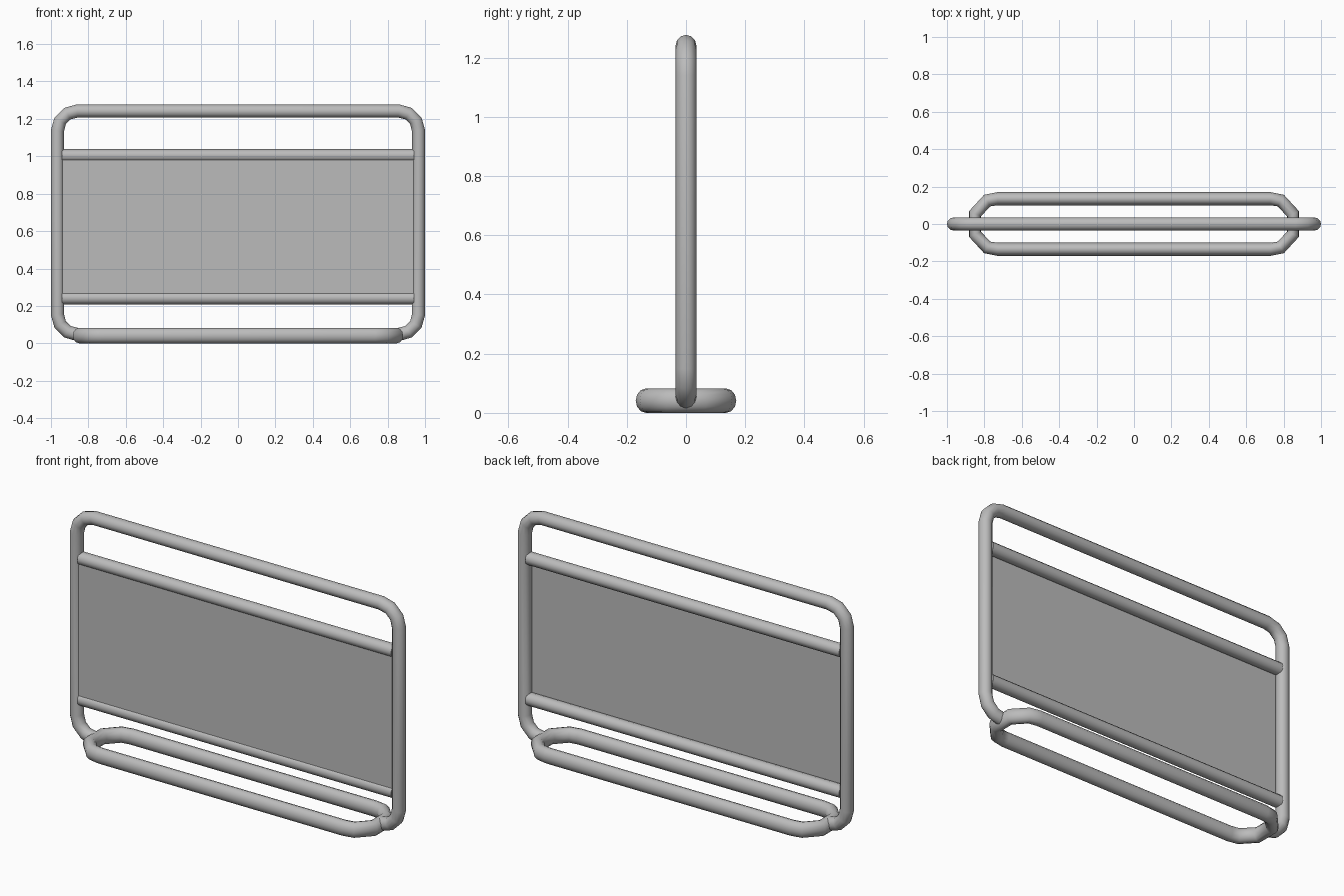
import bpy
from math import sin, cos, pi

old = bpy.data.objects.get("Cube")
if old:
    bpy.data.objects.remove(old, do_unlink=True)

GREY = (0.5, 0.5, 0.5, 1)
metal = bpy.data.materials.new("grey_metal")
metal.use_nodes = True
metal.diffuse_color = GREY
metal.node_tree.nodes["Principled BSDF"].inputs["Base Color"].default_value = GREY

R = 0.035  # tube radius


def tube(name, points, closed=False, radius=R):
    """Sweep a round section along a path and turn it into a smooth mesh."""
    curve = bpy.data.curves.new(name, "CURVE")
    curve.dimensions = "3D"
    curve.bevel_depth = radius
    curve.bevel_resolution = 4
    curve.use_fill_caps = True
    spline = curve.splines.new("POLY")
    spline.points.add(len(points) - 1)
    for p, co in zip(spline.points, points):
        p.co = (*co, 1)
    spline.use_cyclic_u = closed
    obj = bpy.data.objects.new(name, curve)
    bpy.context.collection.objects.link(obj)
    bpy.ops.object.select_all(action="DESELECT")
    obj.select_set(True)
    bpy.context.view_layer.objects.active = obj
    bpy.ops.object.convert(target="MESH")
    obj = bpy.context.object
    obj.name = name
    obj.data.materials.clear()
    obj.data.materials.append(metal)
    bpy.ops.object.shade_smooth_by_angle(angle=pi / 4)
    return obj


def arc(cx, cz, start, r=0.105, steps=3):
    """Quarter bend in the upright plane."""
    angles = [start + i * pi / 2 / steps for i in range(steps + 1)]
    return [(cx + r * cos(a), 0, cz + r * sin(a)) for a in angles]


# Upright frame, open at the bottom between its two inward bends
X, LOW, HIGH = 0.86, 0.153, 1.137
tube("upright_frame", arc(X, LOW, -pi / 2) + arc(X, HIGH, 0)
     + arc(-X, HIGH, pi / 2) + arc(-X, LOW, pi))

# Floor loop, slightly taller than wide
end = [(0.73, 0.135), (0.785, 0.125), (0.85, 0.055)]
right = end + [(x, -y) for x, y in reversed(end)]
outline = right + [(-x, -y) for x, y in right]
base = tube("floor_loop", [(x, y, 0) for x, y in outline], closed=True)
base.scale.z = 1.18
base.location.z = 1.18 * R

# Cross rails
for name, z in (("upper_rail", 1.004), ("lower_rail", 0.242)):
    tube(name, [(-0.94, 0, z), (0.94, 0, z)], radius=0.034)

# Thin panel between the rails
bpy.ops.mesh.primitive_cube_add(size=1, location=(0, -0.02, 0.623))
panel = bpy.context.object
panel.name = "panel"
panel.scale = (1.88, 0.004, 0.762)
panel.data.materials.append(metal)
